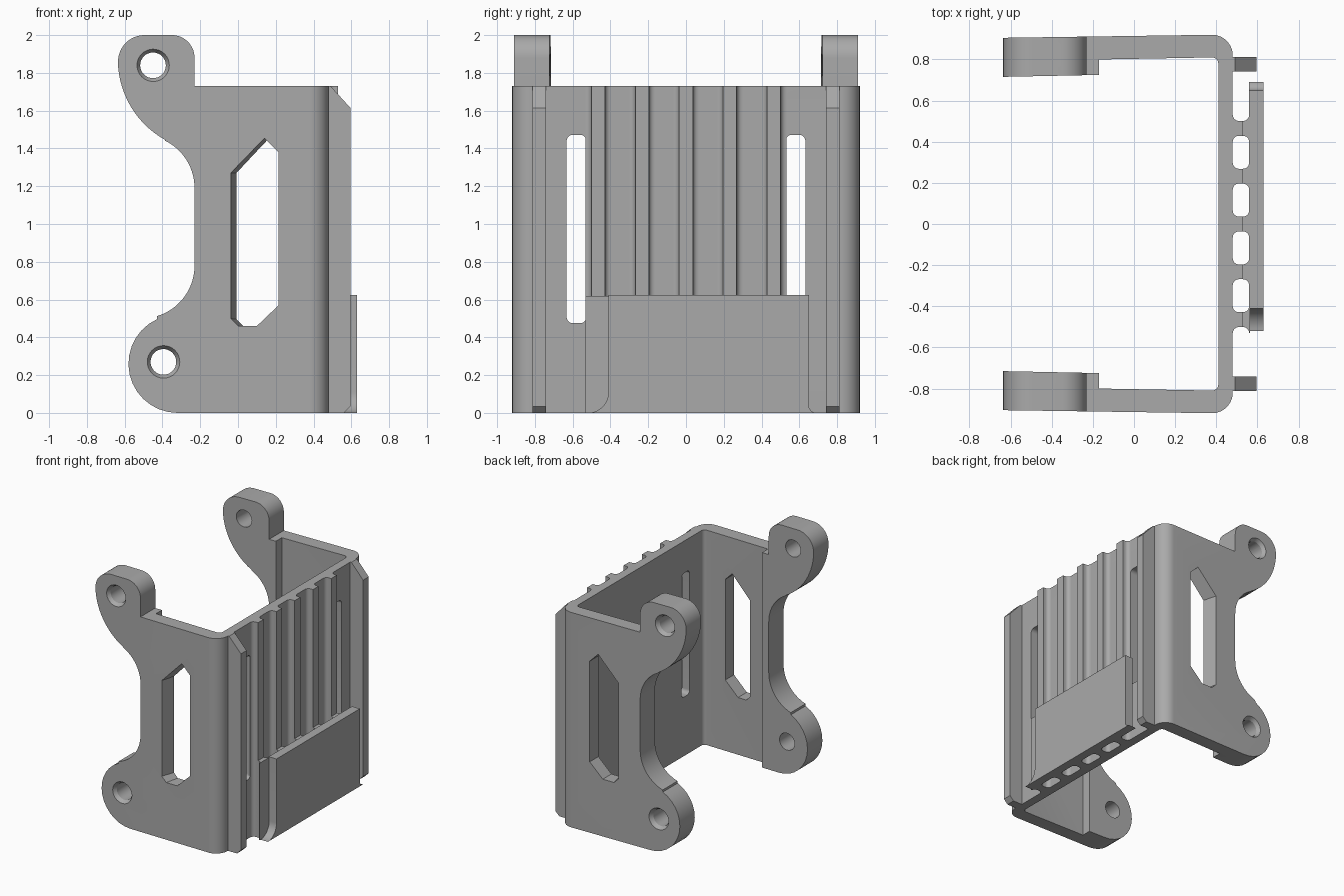
import bpy, bmesh
from math import cos, sin, radians

cube = bpy.data.objects.get("Cube")
if cube:
    bpy.data.objects.remove(cube, do_unlink=True)

grey = bpy.data.materials.new("plain grey")
grey.use_nodes = True
colour = (0.40, 0.40, 0.40, 1)
grey.diffuse_color = colour
grey.node_tree.nodes["Principled BSDF"].inputs["Base Color"].default_value = colour

PLACE = {"x": lambda u, v, t: (t, u, v),
         "y": lambda u, v, t: (u, t, v),
         "z": lambda u, v, t: (u, v, t)}


def arc(cu, cv, r, start, end, n=14):
    angles = [radians(start + (end - start) * i / n) for i in range(n + 1)]
    return [(cu + r * cos(a), cv + r * sin(a)) for a in angles]


def prism(name, axis, low, high, outline, end_outline=None):
    """Extrude (or loft) a flat outline along an axis."""
    bm = bmesh.new()
    put = PLACE[axis]
    a = [bm.verts.new(put(u, v, low)) for u, v in outline]
    b = [bm.verts.new(put(u, v, high)) for u, v in (end_outline or outline)]
    bm.faces.new(a)
    bm.faces.new(b)
    for i in range(len(a)):
        j = (i + 1) % len(a)
        bm.faces.new((a[i], a[j], b[j], b[i]))
    bmesh.ops.recalc_face_normals(bm, faces=bm.faces)
    mesh = bpy.data.meshes.new(name)
    bm.to_mesh(mesh)
    bm.free()
    mesh.materials.append(grey)
    ob = bpy.data.objects.new(name, mesh)
    bpy.context.collection.objects.link(ob)
    return ob


def activate(ob):
    bpy.ops.object.select_all(action="DESELECT")
    ob.select_set(True)
    bpy.context.view_layer.objects.active = ob


def combine(target, tool, operation):
    mod = target.modifiers.new("cut", "BOOLEAN")
    mod.operation, mod.object, mod.solver = operation, tool, "EXACT"
    activate(target)
    bpy.ops.object.modifier_apply(modifier=mod.name)
    bpy.data.objects.remove(tool, do_unlink=True)


def smooth(ob):
    activate(ob)
    bpy.ops.object.shade_smooth_by_angle(angle=radians(30))


# U-shaped channel in plan, with thick lug strips along the open edges
outer = [(-0.66, 0.905)] + arc(0.38, 0.82, 0.10, 90, 0)
inner = arc(0.38, 0.78, 0.03, 0, 90, 6) + [(-0.17, 0.80), (-0.17, 0.725), (-0.66, 0.715)]
half = outer[::-1] + inner[::-1]
far = outer
plan = far + [(x, -y) for x, y in outer[::-1]]
plan += [(x, -y) for x, y in inner[::-1]] + inner
bracket = prism("bracket_body", "z", 0, 2, plan)

# Side silhouette with rounded mounting ears
side = [(0.5, 0)] + arc(-0.32, 0.26, 0.26, 270, 115)
side += arc(-0.51, 0.78, 0.28, -73, 0) + arc(-0.51, 1.19, 0.28, 0, 64)
side += arc(-0.15, 1.87, 0.486, 241, 181)
side += arc(-0.495, 1.86, 0.14, 180, 90) + arc(-0.35, 1.88, 0.12, 90, 0)
side += [(-0.23, 1.73), (0.5, 1.73)]
combine(bracket, prism("silhouette", "y", -1, 1, side), "INTERSECT")

# Windows and countersunk screw holes in both side walls
window_out = [(-0.04, 1.27), (0.14, 1.455), (0.215, 1.38), (0.215, 0.57),
              (0.10, 0.46), (0.0, 0.46), (-0.04, 0.50)]
window_in = [(-0.005, 1.27), (0.155, 1.44), (0.215, 1.38), (0.215, 0.57),
             (0.10, 0.46), (0.03, 0.46), (-0.005, 0.495)]
for s in (-1, 1):
    combine(bracket, prism("window_cut", "y", s * 0.92, s * 0.79, window_out, window_in),
            "DIFFERENCE")
    for x, z in ((-0.45, 1.84), (-0.395, 0.27)):
        bore = arc(x, z, 0.068, 0, 360, 32)[:-1]
        sink = arc(x, z, 0.09, 0, 360, 32)[:-1]
        combine(bracket, prism("bore", "y", s * 0.6, s * 1.0, bore), "DIFFERENCE")
        combine(bracket, prism("sink", "y", s * 0.915, s * 0.88, sink, bore), "DIFFERENCE")
    # Tall slot through the back plate
    y = s * 0.58
    slot = (arc(y + 0.02, 1.44, 0.032, 0, 90, 6) + arc(y - 0.02, 1.44, 0.032, 90, 180, 6)
            + arc(y - 0.02, 0.507, 0.032, 180, 270, 6) + arc(y + 0.02, 0.507, 0.032, 270, 360, 6))
    combine(bracket, prism("slot_cut", "x", 0.3, 0.6, slot), "DIFFERENCE")
smooth(bracket)

# Chamfered guide rails on the outside of the back plate
rail = [(0.46, 0), (0.56, 0), (0.595, 0.035), (0.595, 1.615), (0.49, 1.73), (0.46, 1.73)]
for s, name in ((-1, "front_rail"), (1, "rear_rail")):
    prism(name, "y", s * 0.742, s * 0.813, rail)

# Vertical ribs with flared feet, and webs that carry the cover plate
foot = arc(0.51, 0.066, 0.03, 180, 270, 6)
top_foot = arc(0.53, 0.066, 0.03, 270, 360, 6)


def rib_plan(y, edge):
    points = [(0.46, 0.066)] + edge
    return [(x, y + v) for x, v in points] + [(x, y - v) for x, v in points[::-1]]


for i in range(5):
    y = (i - 2) * 0.2325
    smooth(prism(f"rib_{i + 1}", "z", 0, 1.73, rib_plan(y, foot + [(0.53, 0.036)])))
    smooth(prism(f"cover_web_{i + 1}", "z", 0, 0.62,
                 rib_plan(y, foot + top_foot + [(0.565, 0.066)])))

# Cover plate with flared bottom corners
cover = [(0.65, 0.625), (-0.41, 0.625)] + arc(-0.52, 0.11, 0.11, 0, -90, 10)
cover += arc(0.69, 0.04, 0.04, 270, 180, 6)
smooth(prism("cover_plate", "x", 0.56, 0.63, cover))
